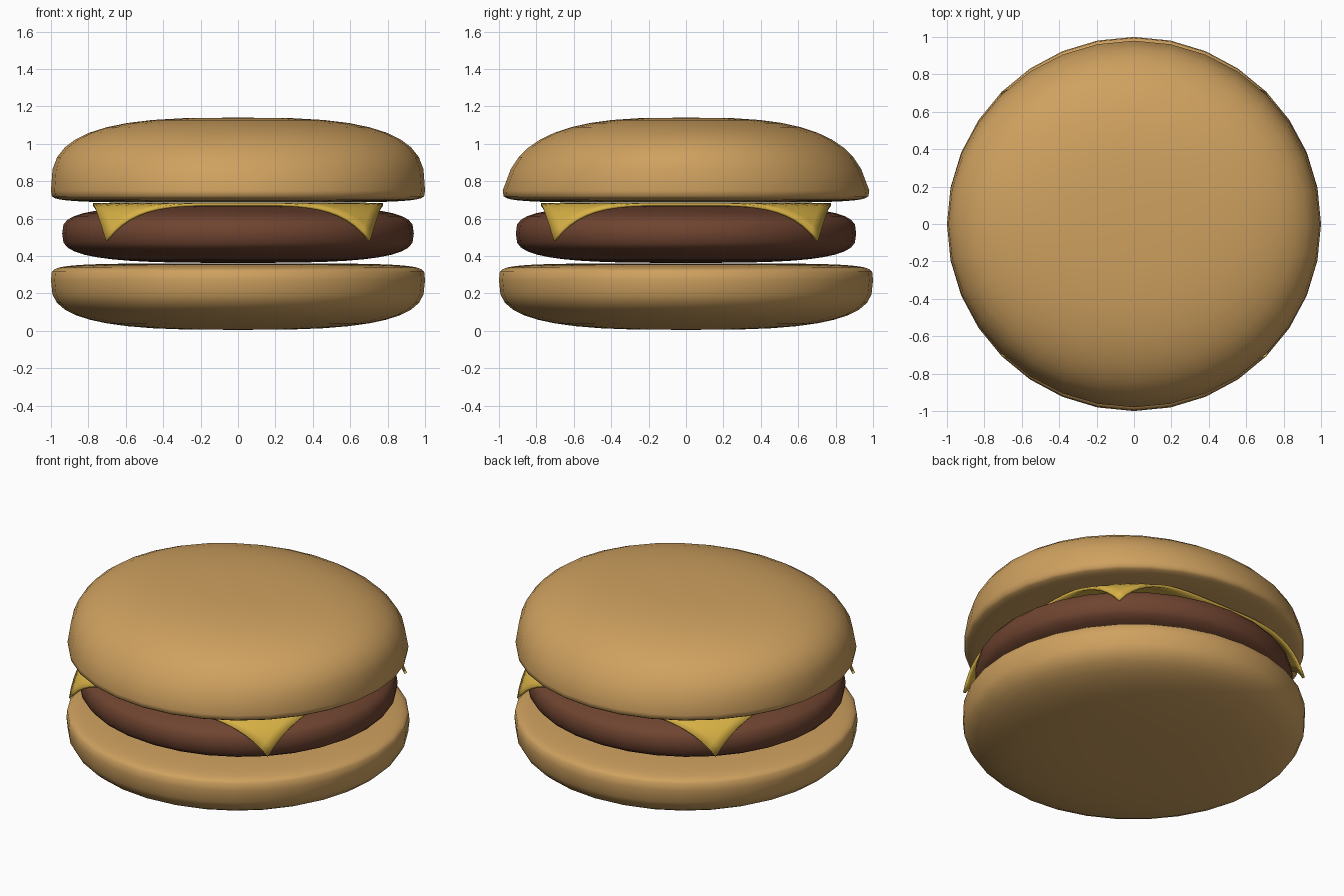
import bpy
import bmesh
from math import sin, cos, pi, hypot, radians

default_cube = bpy.data.objects.get("Cube")
if default_cube:
    bpy.data.objects.remove(default_cube, do_unlink=True)

SEGMENTS = 32   # sides around each round part
STEPS = 10      # rings in each half of a round part


def make_material(name, colour):
    mat = bpy.data.materials.new(name)
    mat.use_nodes = True
    mat.diffuse_color = colour
    shader = next(n for n in mat.node_tree.nodes if n.type == "BSDF_PRINCIPLED")
    shader.inputs["Base Color"].default_value = colour
    shader.inputs["Roughness"].default_value = 0.6
    return mat


def finish(name, bm, mat):
    """Turn a bmesh into a smooth-shaded object with one material."""
    bmesh.ops.recalc_face_normals(bm, faces=bm.faces)
    mesh = bpy.data.meshes.new(name)
    bm.to_mesh(mesh)
    bm.free()
    mesh.materials.append(mat)
    obj = bpy.data.objects.new(name, mesh)
    bpy.context.collection.objects.link(obj)
    bpy.ops.object.select_all(action="DESELECT")
    obj.select_set(True)
    bpy.context.view_layer.objects.active = obj
    bpy.ops.object.shade_smooth_by_angle(angle=radians(50))
    return obj


def cushion(name, mat, rx, ry, rim_z, below, above, taper=0.0):
    """Round pillow; below and above are (height, squareness) of its halves.
    taper narrows the depth of the upper half towards the top."""
    bm = bmesh.new()
    rings = []
    for i in range(1 - STEPS, STEPS):
        angle = abs(i) / STEPS * pi / 2
        height, square = above if i > 0 else below
        radius = cos(angle) ** (2 / square)
        rise = sin(angle) ** (2 / square)
        side = 1 if i > 0 else -1
        depth = ry - taper * rise if i > 0 else ry
        ring = []
        for k in range(SEGMENTS):
            turn = 2 * pi * k / SEGMENTS
            ring.append(bm.verts.new((rx * radius * cos(turn),
                                      depth * radius * sin(turn),
                                      rim_z + side * height * rise)))
        rings.append(ring)
    for lower, upper in zip(rings, rings[1:]):
        for k in range(SEGMENTS):
            n = (k + 1) % SEGMENTS
            bm.faces.new((lower[k], lower[n], upper[n], upper[k]))
    # Close both ends with a fan
    for ring, z in ((rings[0], rim_z - below[0]), (rings[-1], rim_z + above[0])):
        pole = bm.verts.new((0, 0, z))
        for k in range(SEGMENTS):
            bm.faces.new((ring[k], ring[(k + 1) % SEGMENTS], pole))
    return finish(name, bm, mat)


def cheese_sheet(name, mat, half, flat_radius, z):
    """Square slice whose four corners droop beyond flat_radius."""
    bm = bmesh.new()
    bmesh.ops.create_grid(bm, x_segments=28, y_segments=28, size=half)
    for v in bm.verts:
        r = hypot(v.co.x, v.co.y)
        over = max(0.0, r - flat_radius)
        if over > 0:
            pull = (r - 0.96 * over ** 2) / r
            v.co.x *= pull
            v.co.y *= pull
        v.co.z = z - 2 * over ** 2
    obj = finish(name, bm, mat)
    solid = obj.modifiers.new("thickness", "SOLIDIFY")
    solid.thickness = 0.016
    solid.offset = -1
    return obj


bun = make_material("toasted bun", (0.62, 0.355, 0.115, 1))
meat = make_material("brown patty", (0.16, 0.058, 0.03, 1))
cheese = make_material("yellow cheese", (0.68, 0.44, 0.06, 1))

# Stack from the bottom up
cushion("bottom_bun", bun, 1, 1, 0.27, (0.265, 3), (0.09, 5.5))
cushion("patty", meat, 0.94, 0.91, 0.52, (0.157, 3.2), (0.15, 3.3))
cheese_sheet("cheese_slice", cheese, 0.775, 0.78, 0.684)
cushion("top_bun", bun, 1, 0.98, 0.75, (0.065, 5), (0.39, 3), taper=0.12)
